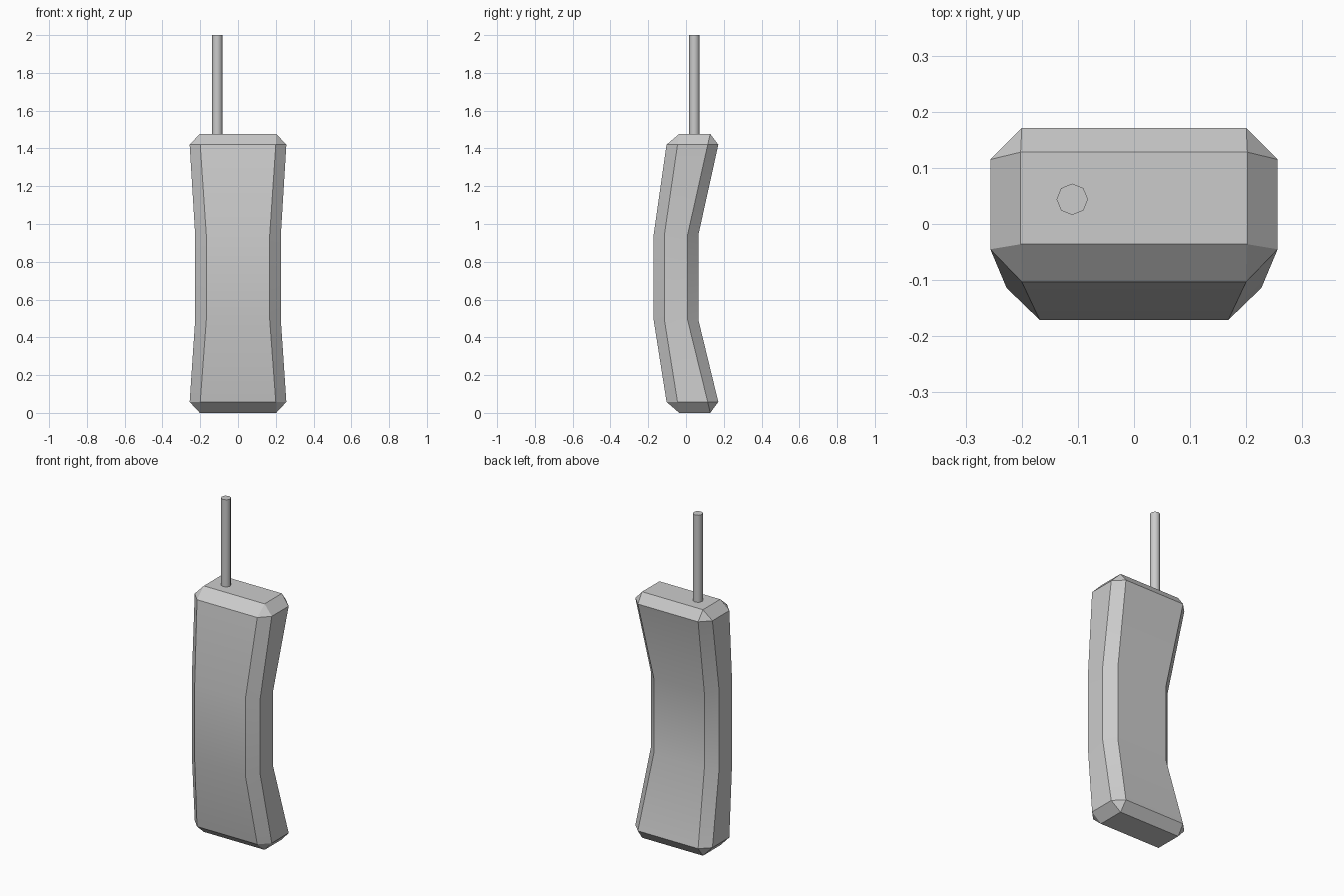
import bpy, bmesh, math

if "Cube" in bpy.data.objects:
    bpy.data.objects.remove(bpy.data.objects["Cube"])


def smooth(obj, degrees):
    bpy.ops.object.select_all(action='DESELECT')
    obj.select_set(True)
    bpy.context.view_layer.objects.active = obj
    bpy.ops.object.shade_smooth_by_angle(angle=math.radians(degrees))


def octagon(z, outer, inner, front, front_in, back_in, back):
    """Chamfered rectangle, counter-clockwise from the front right."""
    right = [(inner, front), (outer, front_in), (outer, back_in), (inner, back)]
    return [(x, y, z) for x, y in right] + [(-x, y, z) for x, y in reversed(right)]


# Handset body: four chamfered sections bent along the height
wide = (0.256, 0.2, -0.103, -0.045, 0.115, 0.171)
waist = (0.227, 0.168, -0.171, -0.114, 0.009, 0.066)
bm = bmesh.new()
rings = [[bm.verts.new(p) for p in octagon(z, *section)]
         for z, section in ((0.058, wide), (0.49, waist), (0.945, waist), (1.42, wide))]
for lower, upper in zip(rings, rings[1:]):
    for i in range(8):
        j = (i + 1) % 8
        bm.faces.new((lower[i], lower[j], upper[j], upper[i]))

# Chamfered ends: rectangular caps with triangular corners
for ring, z in ((rings[0], 0), (rings[-1], 1.477)):
    cap = [bm.verts.new((x, y, z)) for x, y in
           ((0.202, -0.036), (0.202, 0.128), (-0.202, 0.128), (-0.202, -0.036))]
    bm.faces.new(cap)
    for k in range(4):
        n = (k + 1) % 4
        a, b, c = ring[2 * k], ring[2 * k + 1], ring[(2 * k + 2) % 8]
        bm.faces.new((a, b, cap[k]))
        bm.faces.new((b, c, cap[n], cap[k]))
bmesh.ops.recalc_face_normals(bm, faces=bm.faces)
mesh = bpy.data.meshes.new("handset_body")
bm.to_mesh(mesh)
bm.free()
body = bpy.data.objects.new("handset_body", mesh)
bpy.context.collection.objects.link(body)
smooth(body, 30)

# Antenna
bpy.ops.mesh.primitive_cylinder_add(vertices=8, radius=0.028, depth=0.54,
                                    location=(-0.11, 0.044, 1.73))
antenna = bpy.context.object
antenna.name = "antenna"
smooth(antenna, 50)
